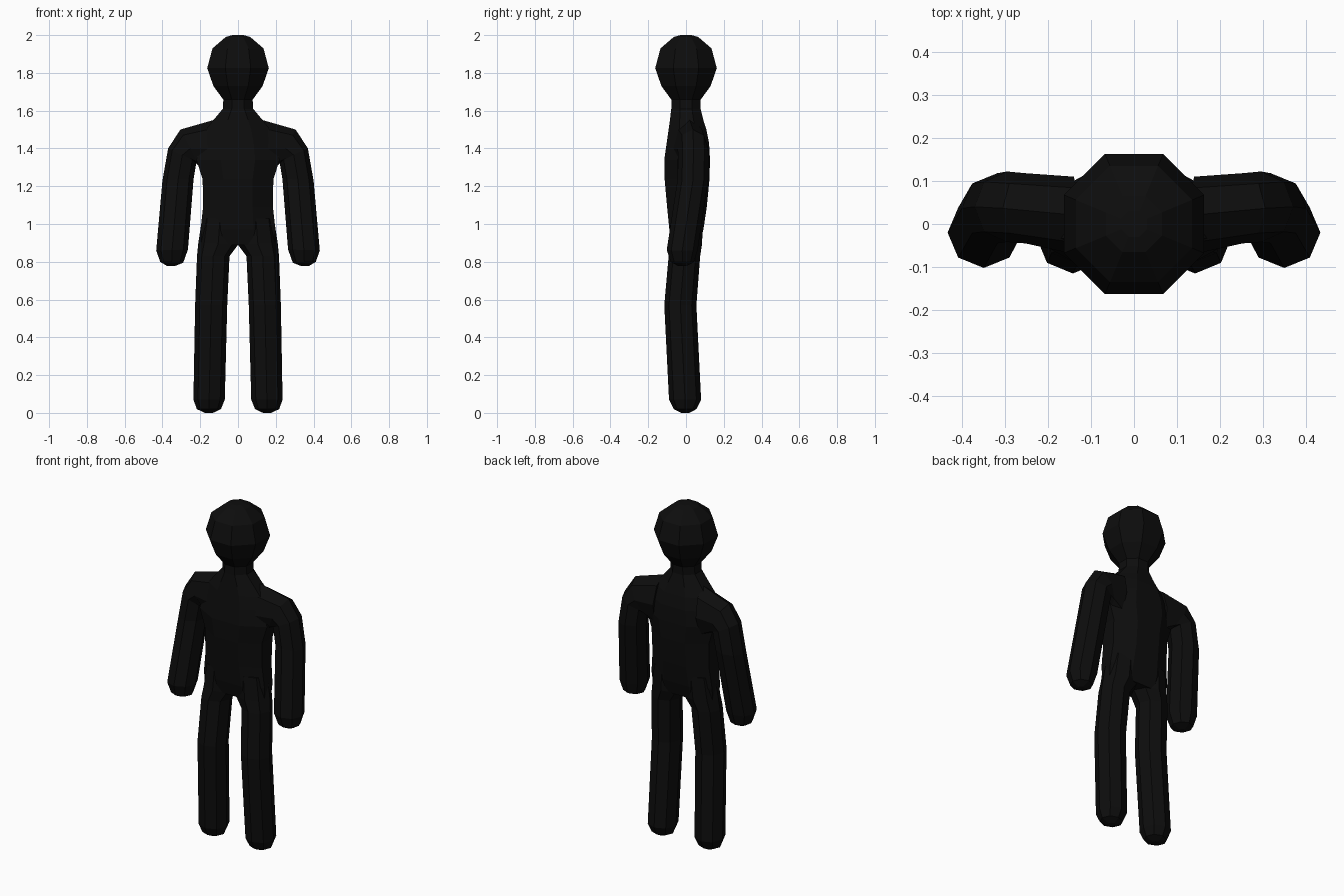
import bpy, bmesh
from math import cos, sin, pi, radians

if "Cube" in bpy.data.objects:
    bpy.data.objects.remove(bpy.data.objects["Cube"])

black = bpy.data.materials.new("black")
black.diffuse_color = (0.004, 0.004, 0.004, 1)
black.use_nodes = True
black.node_tree.nodes["Principled BSDF"].inputs["Base Color"].default_value = black.diffuse_color


def loft(name, rings, turn=0.0, mirror=False):
    """Eight-sided skin through rings (x0, z0, x1, z1, y_front, y_back)."""
    bm = bmesh.new()
    grow = 1 / cos(turn)
    loops = []
    for x0, z0, x1, z1, y0, y1 in rings:
        loop = []
        for i in range(8):
            a = turn + i * pi / 4
            c, s = cos(a) * grow / 2, sin(a) * grow / 2
            loop.append(bm.verts.new(((x0 + x1) / 2 + (x1 - x0) * c,
                                      (y0 + y1) / 2 + (y1 - y0) * s,
                                      (z0 + z1) / 2 + (z1 - z0) * c)))
        loops.append(loop)
    for a, b in zip(loops, loops[1:]):
        for i in range(8):
            j = (i + 1) % 8
            bm.faces.new((a[i], a[j], b[j], b[i]))
    bm.faces.new(loops[0])
    bm.faces.new(loops[-1])
    bmesh.ops.recalc_face_normals(bm, faces=bm.faces)
    mesh = bpy.data.meshes.new(name)
    bm.to_mesh(mesh)
    bm.free()
    mesh.materials.append(black)
    ob = bpy.data.objects.new(name, mesh)
    bpy.context.collection.objects.link(ob)
    if mirror:
        ob.modifiers.new("mirror", 'MIRROR').use_mirror_merge = False
    return ob


def level(z, half, front, back):
    return (-half, z, half, z, front, back)


# head: faceted ball
loft("head", [level(z, r, -r, r) for z, r in
              [(1.655, .075), (1.73, .13), (1.825, .163), (1.93, .135),
               (1.99, .065), (2.0, .03)]], radians(22.5))

# torso with neck
loft("torso", [level(*r) for r in [
    (0.89, .195, -.07, .07), (0.97, .198, -.088, .092),
    (1.09, .185, -.10, .11), (1.235, .187, -.113, .124),
    (1.34, .22, -.115, .127), (1.43, .20, -.102, .122),
    (1.50, .17, -.092, .108), (1.55, .13, -.085, .092),
    (1.61, .08, -.078, .077), (1.67, .077, -.077, .077)]], radians(22.5))

# arms: shoulder to rounded hand
loft("arm", [
    (.15, 1.25, .13, 1.55, -.07, .11),
    (.20, 1.30, .305, 1.50, -.045, .118),
    (.22, 1.33, .37, 1.40, -.042, .122),
    (.235, 1.24, .40, 1.23, -.045, .118),
    (.265, .865, .433, .86, -.102, .062),
    (.29, .795, .412, .80, -.08, .042),
    (.335, .777, .375, .777, -.04, .0)], mirror=True)

# legs: hip to rounded foot
loft("leg", [
    (.0, 1.03, .19, 1.03, -.085, .09),
    (.0, .89, .21, .90, -.088, .085),
    (.045, .83, .217, .83, -.092, .075),
    (.057, .57, .227, .57, -.115, .055),
    (.07, .07, .236, .07, -.09, .08),
    (.09, .02, .218, .02, -.065, .055),
    (.133, .0, .175, .0, -.025, .018)], mirror=True)
